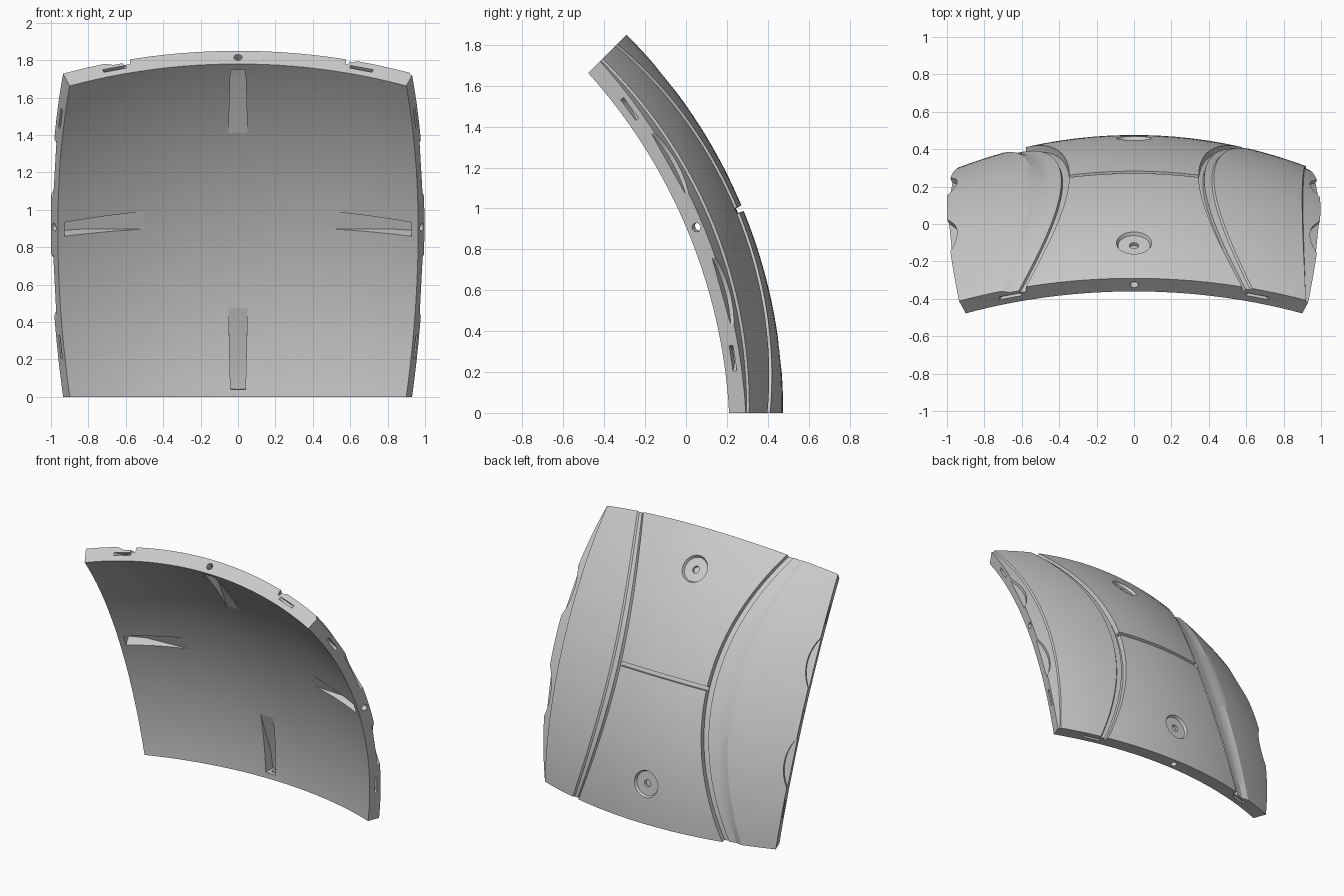
import bpy, bmesh
from math import radians, tan
from mathutils import Matrix, Vector

cube = bpy.data.objects.get("Cube")
if cube:
    bpy.data.objects.remove(cube, do_unlink=True)

OUTER, INNER, HALF = 2.616, 2.517, 22.5
MIDDLE = (OUTER + INNER) / 2

grey = bpy.data.materials.new("light grey")
grey.use_nodes = True
colour = (0.6, 0.6, 0.6, 1)
grey.diffuse_color = colour
grey.node_tree.nodes["Principled BSDF"].inputs["Base Color"].default_value = colour


def new_object(name, bm):
    bmesh.ops.recalc_face_normals(bm, faces=bm.faces)
    mesh = bpy.data.meshes.new(name)
    bm.to_mesh(mesh)
    bm.free()
    mesh.materials.append(grey)
    obj = bpy.data.objects.new(name, mesh)
    bpy.context.collection.objects.link(obj)
    return obj


def on_sphere(a, b, radius):
    return Vector((tan(radians(a)), tan(radians(b)), 1)).normalized() * radius


# Column lines across the shell: angle at mid height, angle at the ends, depth
lines = [(-HALF, -HALF, 0), (-12, -17, 0), (-11, -16, .02), (-8.6, -14.8, .02),
         (-8.5, -14.7, .035), (-7.7, -13.9, .035), (-7.6, -13.8, 0),
         (7.6, 13.8, 0), (7.7, 13.9, .035), (8.2, 14.2, .035), (8.3, 14.3, .012),
         (9.2, 14.9, .012), (9.4, 15.1, 0), (20.1, 22.1, 0), (20.3, 22.2, .012),
         (HALF, HALF, .012)]
columns = [lines[0]]
for p, q in zip(lines, lines[1:]):
    n = max(1, round((q[0] - p[0]) / 1.2))
    columns += [tuple(s + (e - s) * i / n for s, e in zip(p, q)) for i in range(1, n + 1)]
rows = sorted([HALF * i / 24 for i in range(-24, 25)] + [-.33, -.28, .28, .33])

# Curved shell with arc grooves and one cross groove
bm = bmesh.new()
outer, inner = [], []
for b in rows:
    top, under = [], []
    for mid, end, depth in columns:
        a = mid + (end - mid) * (b / HALF) ** 2
        if abs(b) < .3 and abs(mid) < 7.65:
            depth = .03
        top.append(bm.verts.new(on_sphere(a, b, OUTER - depth)))
        under.append(bm.verts.new(on_sphere(a, b, INNER)))
    outer.append(top)
    inner.append(under)
for grid in (outer, inner):
    for r, s in zip(grid, grid[1:]):
        for i in range(len(columns) - 1):
            bm.faces.new((r[i], r[i + 1], s[i + 1], s[i]))


def rim(grid):
    left, right = [r[0] for r in grid], [r[-1] for r in grid]
    return grid[0] + right[1:] + grid[-1][-2::-1] + left[-2:0:-1]


o, n = rim(outer), rim(inner)
for i in range(len(o)):
    j = (i + 1) % len(o)
    bm.faces.new((o[i], o[j], n[j], n[i]))
shell = new_object("shell_panel", bm)

cutters = []


def add_cutter(name, bm, side, tilt=0, slide=0, radius=0):
    """Place a cutter on the sphere, toward one of the four edges."""
    bm.transform(Matrix.Rotation(radians(90 * side), 4, 'Z')
                 @ Matrix.Rotation(radians(-tilt), 4, 'X')
                 @ Matrix.Rotation(radians(slide), 4, 'Y')
                 @ Matrix.Translation((0, 0, radius)))
    obj = new_object(name, bm)
    obj.hide_render = True
    cutters.append(obj)


def cylinder(low, high, depth, segments=32, turn=None, shift=(0, 0, 0)):
    bm = bmesh.new()
    matrix = Matrix.Translation(shift)
    if turn:
        matrix = matrix @ Matrix.Rotation(radians(90), 4, turn)
    bmesh.ops.create_cone(bm, cap_ends=True, segments=segments, radius1=low,
                          radius2=high, depth=depth, matrix=matrix)
    return bm


def wedge():
    """Tapered pocket that deepens toward the edge: angle, radius, half width."""
    bm = bmesh.new()
    profile = [(11.6, 2.45, .05), (21.6, 2.45, .04), (21.6, 2.6, .04),
               (18.8, 2.585, .043), (11.6, INNER, .05)]
    loops = []
    for sign in (-1, 1):
        loops.append([bm.verts.new(Matrix.Rotation(radians(-t), 3, 'X')
                                   @ Vector((0, 0, r)) + Vector((sign * h, 0, 0)))
                      for t, r, h in profile])
        bm.faces.new(loops[-1])
    for i in range(len(profile)):
        j = (i + 1) % len(profile)
        bm.faces.new((loops[0][i], loops[0][j], loops[1][j], loops[1][i]))
    bmesh.ops.triangulate(bm, faces=bm.faces)
    return bm


for side in range(4):
    # Inner wedge slot, round pin hole and two flat slits on every edge
    add_cutter("wedge_slot_cutter", wedge(), side)
    add_cutter("pin_hole_cutter", cylinder(.022, .022, .1, 20, 'X'),
               side, HALF, 0, MIDDLE)
    for s in (-1, 1):
        add_cutter("edge_slit_cutter", cylinder(.07, .07, .02, shift=(0, .03, 0)),
                   side, HALF, s * 14.9, MIDDLE)
        # Scooped pockets on the two side edges
        if side % 2:
            add_cutter("side_pocket_cutter",
                       cylinder(.314, .314, .1, 96, shift=(0, .264, .015)),
                       side, HALF, s * 7.5, OUTER)
    # Round dish with a small centre hole, above and below
    if side % 2 == 0:
        add_cutter("dish_cutter", cylinder(.085, .11, .05, 40), side, 16.25, 0, OUTER + .005)
        add_cutter("dish_hole_cutter", cylinder(.025, .025, .08, 20), side, 16.25, 0, OUTER)

for cutter in cutters:
    mod = shell.modifiers.new(cutter.name, 'BOOLEAN')
    mod.operation, mod.solver, mod.object = 'DIFFERENCE', 'EXACT', cutter
bpy.context.view_layer.update()
result = bpy.data.meshes.new_from_object(
    shell.evaluated_get(bpy.context.evaluated_depsgraph_get()))
shell.modifiers.clear()
shell.data = result
for cutter in cutters:
    bpy.data.objects.remove(cutter, do_unlink=True)
result.materials.clear()
result.materials.append(grey)
for face in result.polygons:
    face.material_index = 0

# Stand the panel on its lower edge, hollow side to the front
result.transform(Matrix.Translation((0, -2.14, 0))
                 @ Matrix.Rotation(radians(HALF - 90), 4, 'X'))
bpy.ops.object.select_all(action='DESELECT')
shell.select_set(True)
bpy.context.view_layer.objects.active = shell
bpy.ops.object.shade_smooth_by_angle(angle=radians(25))
